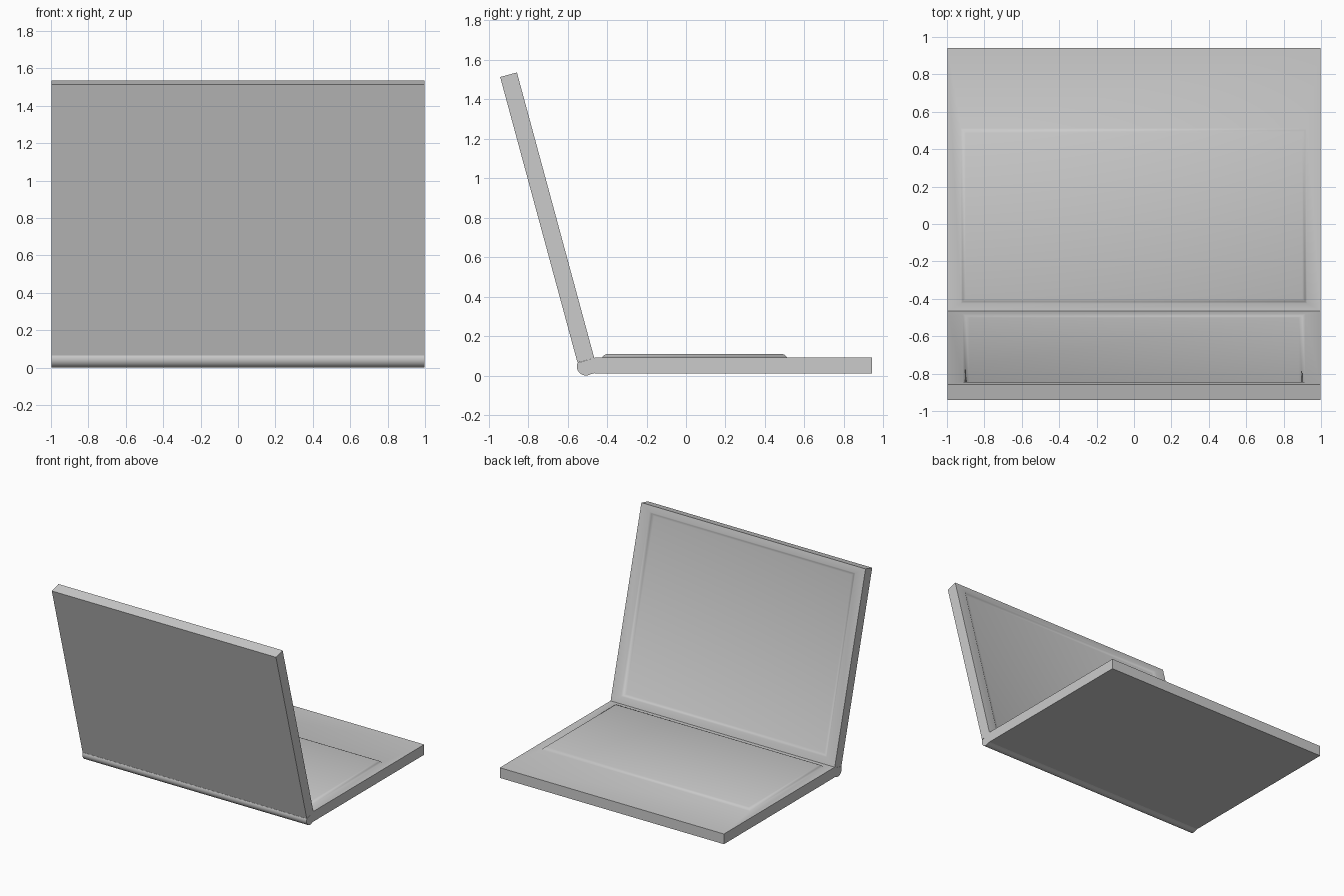
import bpy, bmesh
from math import radians, sin, cos

if "Cube" in bpy.data.objects:
    bpy.data.objects.remove(bpy.data.objects["Cube"])

grey = bpy.data.materials.new("plain_grey")
grey.use_nodes = True
colour = (0.6, 0.6, 0.6, 1)
grey.diffuse_color = colour
grey.node_tree.nodes["Principled BSDF"].inputs["Base Color"].default_value = colour

HALF = 0.997


def prism(profile):
    """Extrude a (y, z) outline across the full width."""
    bm = bmesh.new()
    left = bm.faces.new([bm.verts.new((-HALF, y, z)) for y, z in profile])
    ext = bmesh.ops.extrude_face_region(bm, geom=[left])
    new = [v for v in ext["geom"] if isinstance(v, bmesh.types.BMVert)]
    bmesh.ops.translate(bm, vec=(2 * HALF, 0, 0), verts=new)
    bmesh.ops.recalc_face_normals(bm, faces=bm.faces)
    return bm


def step_panel(bm, loops):
    """Step the top face through rectangles (half width, y low, y high, height)."""
    face = max(bm.faces, key=lambda f: f.normal.z)
    for half, low, high, height in loops:
        mid = face.calc_center_median()
        bmesh.ops.inset_individual(bm, faces=[face], thickness=0.001)
        for v in face.verts:
            v.co = (half if v.co.x > 0 else -half,
                    high if v.co.y > mid.y else low, height)


def finish(name, bm, angle=25):
    bm.normal_update()
    mesh = bpy.data.meshes.new(name)
    bm.to_mesh(mesh)
    bm.free()
    mesh.materials.append(grey)
    obj = bpy.data.objects.new(name, mesh)
    bpy.context.collection.objects.link(obj)
    bpy.ops.object.select_all(action="DESELECT")
    obj.select_set(True)
    bpy.context.view_layer.objects.active = obj
    bpy.ops.object.shade_smooth_by_angle(angle=radians(angle))
    return obj


def slab(y0, y1, z0, z1):
    return prism([(y0, z0), (y1, z0), (y1, z1), (y0, z1)])


# Base with a raised, soft-edged keyboard deck
BACK, TOP = -0.465, 0.092
base = slab(BACK, 0.942, 0.01, TOP)
step_panel(base, [(0.925, -0.425, 0.512, TOP),
                  (0.915, -0.415, 0.502, TOP + 0.012),
                  (0.9, -0.4, 0.487, TOP + 0.018)])
finish("base", base, 55)

# Lid, modelled flat from its top edge down, with a recessed screen
lid = slab(0, 1.5, -0.088, 0)
step_panel(lid, [(0.915, 0.05, 1.442, 0),
                 (0.9, 0.06, 1.432, -0.01),
                 (0.88, 0.075, 1.418, -0.015)])
lid_obj = finish("lid", lid, 50)
lid_obj.location = (0, -0.857, 1.536)
lid_obj.rotation_euler.x = radians(-74.85)

# Rounded hinge closing the gap between the lid and the base
R = 0.046
arc = [radians(157 + 143 * i / 12) for i in range(13)]
outline = [(-0.507 + R * cos(a), R + R * sin(a)) for a in arc]
outline += [(BACK, 0.012), (BACK, 0.088)]
finish("hinge", prism(outline))
